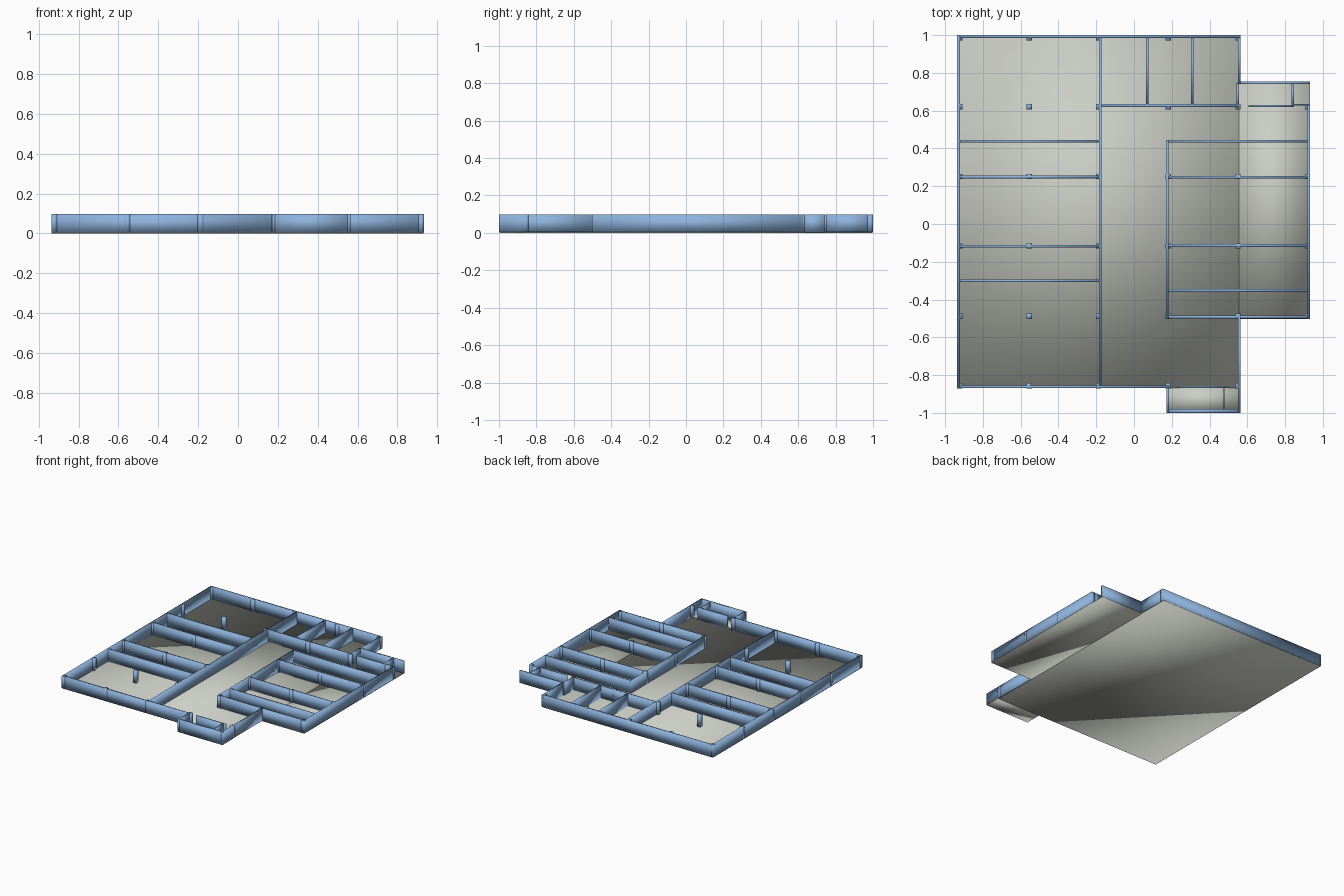
import bpy

cube = bpy.data.objects.get("Cube")
if cube:
    bpy.data.objects.remove(cube, do_unlink=True)

SLAB, TOP = 0.004, 0.098
HALF_WALL, HALF_POST = 0.007, 0.014


def make_material(name, rgb):
    mat = bpy.data.materials.new(name)
    mat.use_nodes = True
    colour = (*rgb, 1)
    mat.diffuse_color = colour
    mat.node_tree.nodes["Principled BSDF"].inputs["Base Color"].default_value = colour
    return mat


blue = make_material("wall blue", (0.27, 0.45, 0.72))
grey = make_material("floor grey", (0.60, 0.62, 0.56))


def box(name, x0, x1, y0, y1, z0, z1, mat):
    """Soft-shaded box between two corners."""
    bpy.ops.mesh.primitive_cube_add(size=1)
    obj = bpy.context.object
    obj.name = obj.data.name = name
    low, size = (x0, y0, z0), (x1 - x0, y1 - y0, z1 - z0)
    for v in obj.data.vertices:
        v.co = [low[i] + (v.co[i] + 0.5) * size[i] for i in range(3)]
    obj.data.materials.append(mat)
    obj.data.shade_smooth()
    return obj


def wall_x(name, y, x0, x1, half=HALF_WALL):
    box(name, x0, x1, y - half, y + half, SLAB, TOP, blue)


def wall_y(name, x, y0, y1, half=HALF_WALL):
    box(name, x - half, x + half, y0, y1, SLAB, TOP, blue)


# Floor slabs
box("main_floor", -0.935, 0.555, -0.868, 0.998, 0, SLAB, grey)
box("wing_floor", 0.555, 0.932, -0.502, 0.752, 0, SLAB, grey)
box("porch_floor", 0.175, 0.562, -0.998, -0.868, 0, SLAB, grey)

# Outer walls of the main block
wall_y("west_wall", -0.929, -0.868, 1.0)
wall_x("north_wall", 0.993, -0.936, 0.564)
wall_x("south_wall", -0.862, -0.936, 0.185)
wall_y("north_east_wall", 0.557, 0.745, 1.0)
wall_y("south_east_wall", 0.557, -1.0, -0.49)
wall_y("corridor_wall", -0.179, -0.862, 0.993)

# West rooms
for y in (0.438, 0.249, -0.118, -0.301):
    wall_x("west_room_partition", y, -0.929, -0.179)

# North rooms
wall_x("north_room_wall", 0.627, -0.179, 0.557)
for x in (0.070, 0.308):
    wall_y("north_room_partition", x, 0.627, 0.993)

# East wing
wall_y("wing_inner_wall", 0.176, -0.5, 0.445)
wall_y("wing_outer_wall", 0.926, -0.5, 0.625)
for y in (0.438, 0.248, -0.114, -0.352, -0.492):
    wall_x("wing_partition", y, 0.176, 0.926)

# Wing entrance
wall_x("entrance_north_wall", 0.747, 0.548, 0.933)
wall_y("entrance_west_wall", 0.549, 0.615, 0.747)
wall_y("entrance_cross_wall", 0.840, 0.622, 0.747)
wall_x("entrance_south_wall", 0.625, 0.606, 0.846, 0.006)
wall_x("entrance_side_wall", 0.631, 0.846, 0.92, 0.003)

# South porch
wall_y("porch_west_wall", 0.179, -1.0, -0.862)
wall_x("porch_south_wall", -0.990, 0.172, 0.564, 0.010)
wall_y("porch_cross_wall", 0.475, -0.985, -0.868, 0.004)
wall_x("porch_door_screen", -0.862, 0.24, 0.5, 0.005)

# Posts on a regular grid
columns = (-0.922, -0.555, -0.188, 0.182, 0.551, 0.919)
rows = (0.985, 0.621, 0.251, -0.117, -0.488, -0.857)
for row, y in enumerate(rows):
    count = 5 if row in (0, 5) else 6
    for x in columns[:count]:
        box("post", x - HALF_POST, x + HALF_POST, y - HALF_POST, y + HALF_POST,
            SLAB, TOP, blue)
